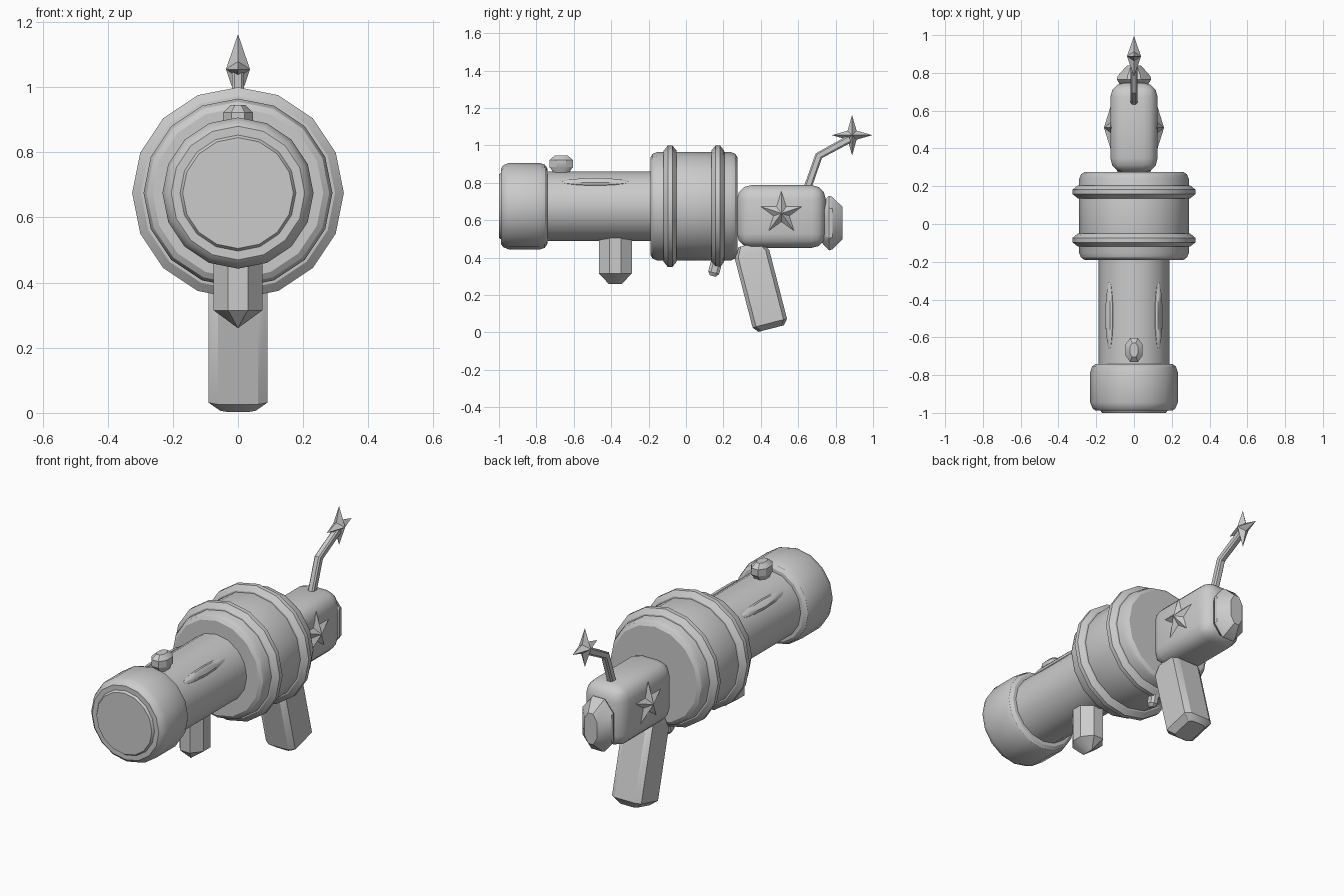
import bpy, bmesh, math
from mathutils import Vector

if "Cube" in bpy.data.objects:
    bpy.data.objects.remove(bpy.data.objects["Cube"])

CZ = 0.675   # barrel axis height


def finish(name, bm):
    bmesh.ops.remove_doubles(bm, verts=bm.verts, dist=0.0005)
    bmesh.ops.recalc_face_normals(bm, faces=bm.faces)
    me = bpy.data.meshes.new(name)
    bm.to_mesh(me)
    bm.free()
    ob = bpy.data.objects.new(name, me)
    bpy.context.collection.objects.link(ob)
    return ob


def loft(name, rings):
    """Skin a stack of equal-length rings and cap both ends."""
    bm = bmesh.new()
    vs = [[bm.verts.new(p) for p in r] for r in rings]
    n = len(vs[0])
    for a, b in zip(vs, vs[1:]):
        for i in range(n):
            j = (i + 1) % n
            bm.faces.new((a[i], a[j], b[j], b[i]))
    bm.faces.new(vs[0])
    bm.faces.new(vs[-1])
    return finish(name, bm)


def lathe(name, profile, n=16):
    return loft(name, [[(r * math.sin(2 * math.pi * i / n), y, CZ + r * math.cos(2 * math.pi * i / n))
                        for i in range(n)] for y, r in profile])


def octagon(center, u, v, a, b, fa, fb):
    """Octagon, half sizes a, b; fa, fb = flat fraction of each side."""
    c, u, v = Vector(center), Vector(u), Vector(v)
    pts = [(a, -b * fb), (a, b * fb), (a * fa, b), (-a * fa, b),
           (-a, b * fb), (-a, -b * fb), (-a * fa, -b), (a * fa, -b)]
    return [c + u * p + v * q for p, q in pts]


def star(name, center, n, R, r, depth):
    """Star in the yz plane with a raised centre on both sides."""
    bm = bmesh.new()
    c = Vector(center)
    rim = []
    for i in range(2 * n):
        t, k = math.pi * i / n, (r if i % 2 else R)
        rim.append(bm.verts.new(c + Vector((0, k * math.sin(t), k * math.cos(t)))))
    for s in (-1, 1):
        tip = bm.verts.new(c + Vector((s * depth, 0, 0)))
        for i in range(2 * n):
            bm.faces.new((rim[i], rim[(i + 1) % (2 * n)], tip))
    return finish(name, bm)


X, Y, Z = (1, 0, 0), (0, 1, 0), (0, 0, 1)

# Barrel, muzzle and drum
lathe("muzzle", [(-1, .17), (-.988, .178), (-.988, .205), (-.975, .22), (-.945, .232),
                 (-.785, .232), (-.755, .222), (-.742, .205), (-.74, .17)])
lathe("barrel", [(-.76, .187), (-.17, .187)])
lathe("drum", [(-.19, .262), (-.178, .28), (-.155, .29), (.24, .29), (.263, .28), (.275, .262)])
for i, y in enumerate((-.085, .17)):
    lathe(f"drum_flange_{i}", [(y - .036, .28), (y - .034, .298), (y - .012, .325),
                               (y + .012, .325), (y + .034, .298), (y + .036, .28)])

# Lens-shaped ribs on the barrel's upper sides
for side in (-1, 1):
    d = Vector((side, 0, 1)).normalized()
    t = Vector((-side, 0, 1)).normalized()
    c = Vector((0, -.485, CZ)) + d * .182
    rim = [(.185 * math.cos(k * math.pi / 6), .026 * math.sin(k * math.pi / 6)) for k in range(12)]
    loft(f"barrel_rib_{side}", [[c + d * h + Vector(Y) * (p * s) + t * (q * s) for p, q in rim]
                                for h, s in ((-.02, 1), (.004, 1), (.014, .7))])

# Sight bead
loft("sight", [octagon((0, -.667, z), X, Y, a, b, .45, .45) for z, a, b in
               ((.845, .03, .042), (.868, .036, .05), (.885, .046, .063),
                (.922, .046, .063), (.945, .022, .036))])

# Front foregrip with a ridged bottom
loft("foregrip", [octagon((0, -.378, z), X, Y, a, b, .4, .35) for z, a, b in
                  ((.53, .075, .088), (.315, .075, .088), (.26, .0001, .035))])

# Rounded rear body
bm = bmesh.new()
bmesh.ops.create_cube(bm, size=1)
for v in bm.verts:
    v.co = (v.co.x * .25, .51 + v.co.y * .475, .62 + v.co.z * .335)
bmesh.ops.bevel(bm, geom=bm.edges[:], offset=.075, segments=3, profile=.5, affect='EDGES')
finish("rear_body", bm)

# Rear cap
loft("rear_cap", [octagon((0, y, .585), X, Z, a, b, .4, .55) for y, a, b in
                  ((.725, .06, .1), (.738, .075, .12), (.765, .09, .146),
                   (.782, .088, .14), (.838, .038, .085))])

# Tilted grip
d, e, p = Vector((0, -.25, .968)), Vector((0, .968, .25)), Vector((0, .448, .05))
loft("grip", [octagon(p + d * t, X, e, a, b, .68, .8) for t, a, b in
              ((-.03, .055, .07), (0, .09, .095), (.38, .09, .095), (.435, .075, .06))])

# Trigger
d, e, p = Vector((0, .25, .968)), Vector((0, .968, -.25)), Vector((0, .147, .315))
loft("trigger", [octagon(p + d * t, X, e, a, b, .5, .5) for t, a, b in
                 ((-.014, .01, .016), (.005, .022, .03), (.09, .022, .03))])

# Star emblems on both sides
for side in (-1, 1):
    star(f"star_emblem_{side}", (side * .124, .51, .637), 5, .118, .046, .035)

# Bent antenna with a four-point star
path = [((0, .645, .76), (0, .96, -.26)), ((0, .71, .945), (0, .8, -.6)), ((0, .875, 1.035), (0, .42, -.9))]
loft("antenna", [octagon(c, X, Vector(w), .018, .021, .6, .6) for c, w in path])
star("antenna_star", (0, .888, 1.055), 4, .108, .034, .037)

# Smooth shading with sharp edges kept
for ob in bpy.data.objects:
    ob.select_set(True)
    bpy.context.view_layer.objects.active = ob
bpy.ops.object.shade_smooth_by_angle(angle=math.radians(32))
